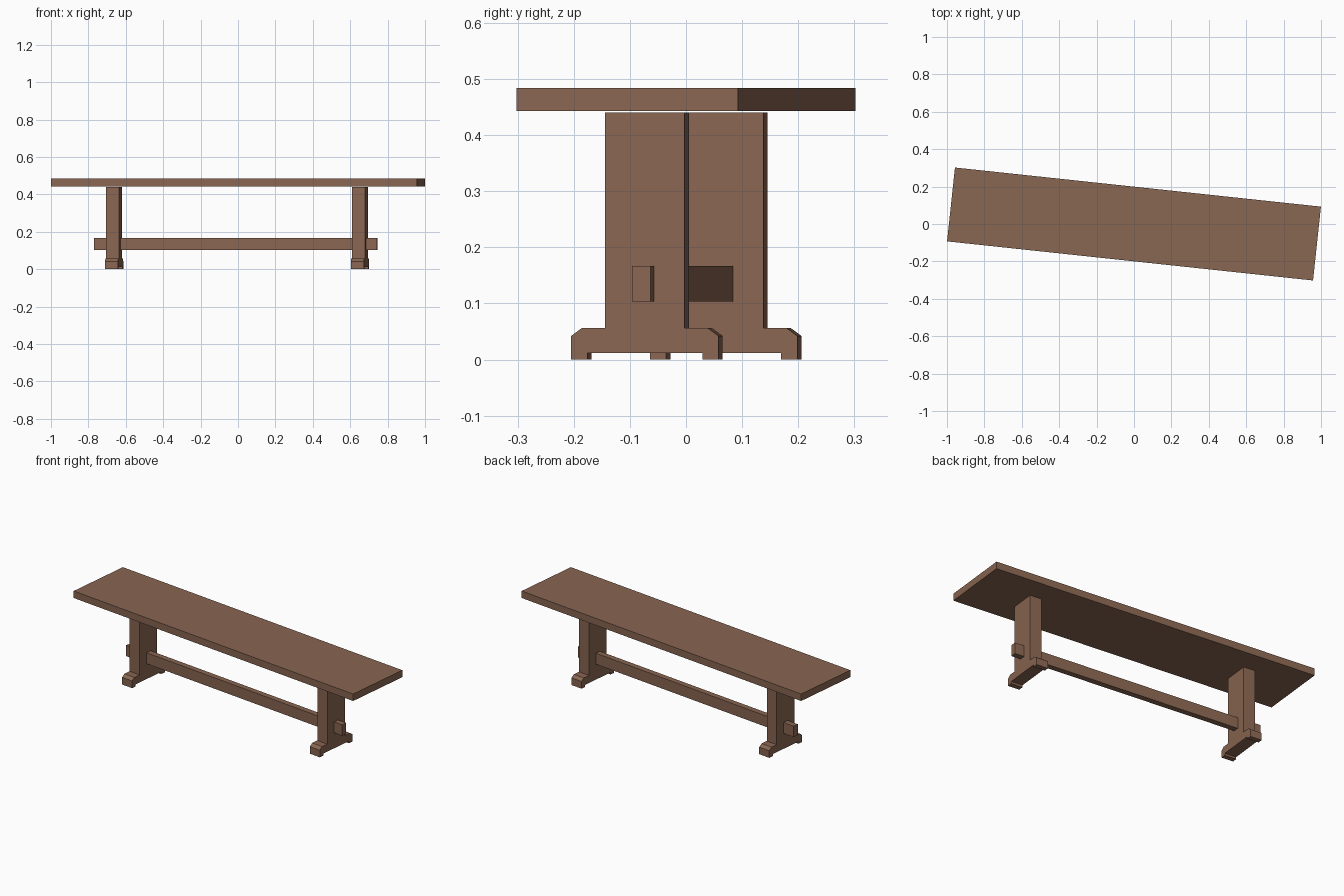
import bpy, bmesh, math
from mathutils import Matrix

if "Cube" in bpy.data.objects:
    bpy.data.objects.remove(bpy.data.objects["Cube"])

# The whole bench is turned slightly about the vertical axis
TURN = Matrix.Rotation(math.radians(-6.1), 4, 'Z')

wood = bpy.data.materials.new("brown wood")
wood.diffuse_color = (0.25, 0.133, 0.084, 1)
wood.use_nodes = True
wood.node_tree.nodes["Principled BSDF"].inputs["Base Color"].default_value = wood.diffuse_color


def finish(name, bm):
    bmesh.ops.recalc_face_normals(bm, faces=bm.faces)
    bm.transform(TURN)
    mesh = bpy.data.meshes.new(name)
    bm.to_mesh(mesh)
    bm.free()
    mesh.materials.append(wood)
    obj = bpy.data.objects.new(name, mesh)
    bpy.context.collection.objects.link(obj)
    return obj


def box(name, center, size):
    bm = bmesh.new()
    bmesh.ops.create_cube(bm, size=1)
    bm.transform(Matrix.Translation(center) @ Matrix.Diagonal((*size, 1)))
    return finish(name, bm)


def trestle(name, x, thick=0.07):
    # Half outline (y, z) of post and foot, mirrored, then extruded along x
    half = [(0.053 + 0.05, 0.012), (0.103, 0), (0.132, 0), (0.132, 0.042),
            (0.113, 0.056), (0.0713, 0.056), (0.0713, 0.44)]
    outline = half + [(-y, z) for y, z in reversed(half)]
    bm = bmesh.new()
    face = bm.faces.new([bm.verts.new((x - thick / 2, y, z)) for y, z in outline])
    new = bmesh.ops.extrude_face_region(bm, geom=[face])["geom"]
    verts = [g for g in new if isinstance(g, bmesh.types.BMVert)]
    bmesh.ops.translate(bm, verts=verts, vec=(thick, 0, 0))
    return finish(name, bm)


# Seat plank
box("seat", (0, 0, 0.4635), (1.968, 0.397, 0.041))

# Trestle legs with chamfered, padded feet
for side, x in (("left", -0.666), ("right", 0.656)):
    trestle(side + "_trestle", x)

# Long stretcher passing through both legs
box("stretcher", (-0.0125, 0, 0.135), (1.521, 0.033, 0.064))
